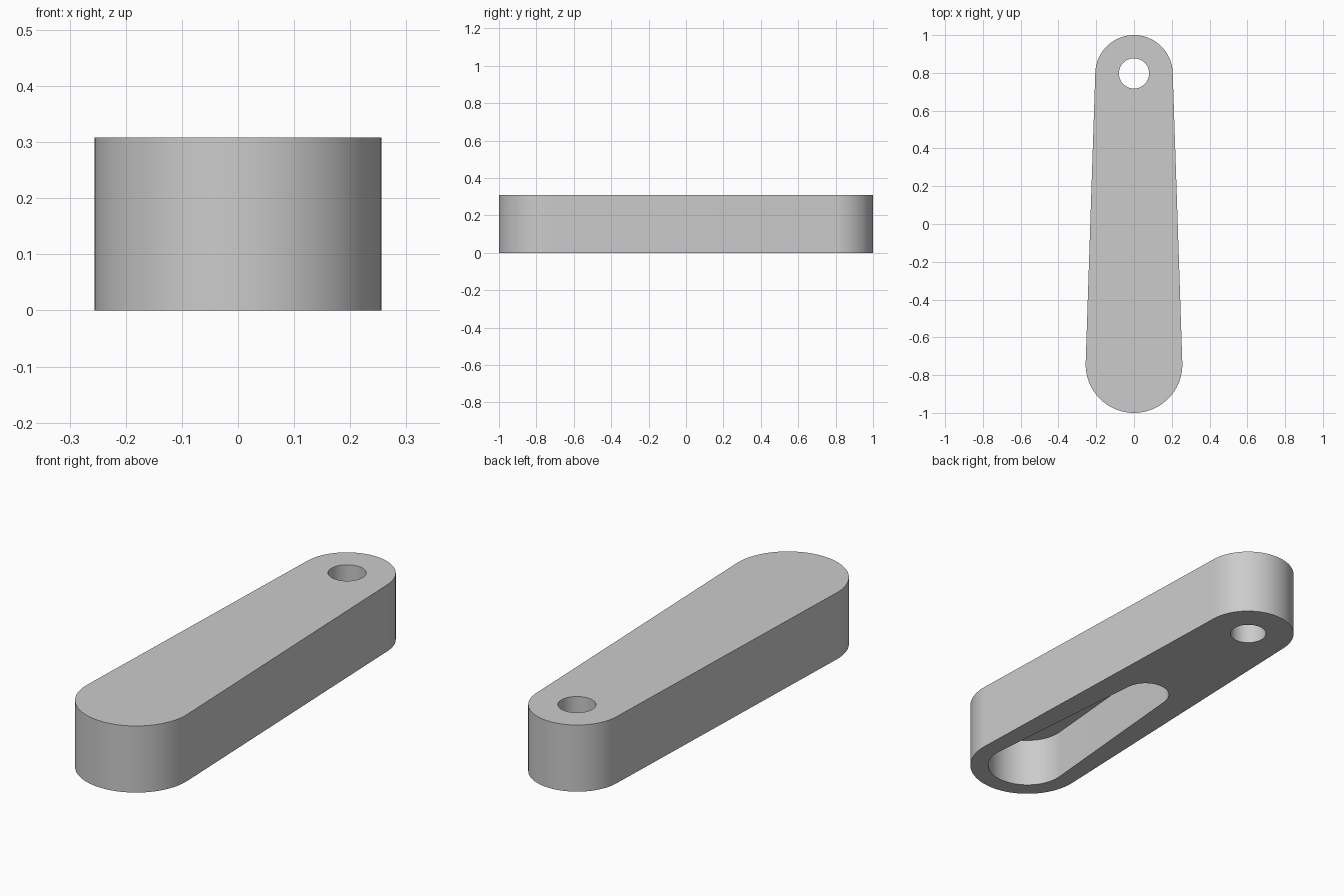
import bpy, bmesh
from math import sin, cos, asin, pi

if "Cube" in bpy.data.objects:
    bpy.data.objects.remove(bpy.data.objects["Cube"])

HEIGHT, FLOOR = 0.308, 0.23
SEGS = 48


def arc(cy, r, a0, a1, n=SEGS):
    return [(r * cos(a0 + (a1 - a0) * i / n), cy + r * sin(a0 + (a1 - a0) * i / n))
            for i in range(n + 1)]


def tapered_slot(y_big, r_big, y_small, r_small):
    """Outline of two circles joined by their tangent lines."""
    a = asin((r_big - r_small) / (y_small - y_big))
    return arc(y_small, r_small, a, pi - a) + arc(y_big, r_big, pi - a, 2 * pi + a)


bm = bmesh.new()


def ring(points, z):
    verts = [bm.verts.new((x, y, z)) for x, y in points]
    return [bm.edges.new((v, verts[(i + 1) % len(verts)])) for i, v in enumerate(verts)]


def wall(points, z0, z1):
    """Upright wall along an outline; returns its lower and upper edge rings."""
    low, high = ring(points, z0), ring(points, z1)
    bmesh.ops.bridge_loops(bm, edges=low + high)
    return low, high


def cap(*rings):
    edges = [e for r in rings for e in r]
    bmesh.ops.triangle_fill(bm, use_beauty=True, edges=edges)


# Outer side, round through hole and blind pocket in the underside
body_low, body_high = wall(tapered_slot(-0.744, 0.256, 0.795, 0.205), 0, HEIGHT)
hole_low, hole_high = wall(arc(0.797, 0.08, 0, 2 * pi)[:-1], 0, HEIGHT)
pocket_low, pocket_high = wall(tapered_slot(-0.744, 0.176, 0.08, 0.105), 0, FLOOR)

# Top, underside and pocket ceiling
cap(body_high, hole_high)
cap(body_low, hole_low, pocket_low)
cap(pocket_high)
bmesh.ops.recalc_face_normals(bm, faces=bm.faces)

mesh = bpy.data.meshes.new("lever_arm")
bm.to_mesh(mesh)
bm.free()
arm = bpy.data.objects.new("lever_arm", mesh)
bpy.context.collection.objects.link(arm)

# Plain grey finish
grey = bpy.data.materials.new("light_grey")
grey.use_nodes = True
grey.diffuse_color = (0.6, 0.6, 0.6, 1)
grey.node_tree.nodes["Principled BSDF"].inputs["Base Color"].default_value = (0.6, 0.6, 0.6, 1)
mesh.materials.append(grey)

bpy.ops.object.select_all(action="DESELECT")
arm.select_set(True)
bpy.context.view_layer.objects.active = arm
bpy.ops.object.shade_smooth_by_angle(angle=pi / 6)
